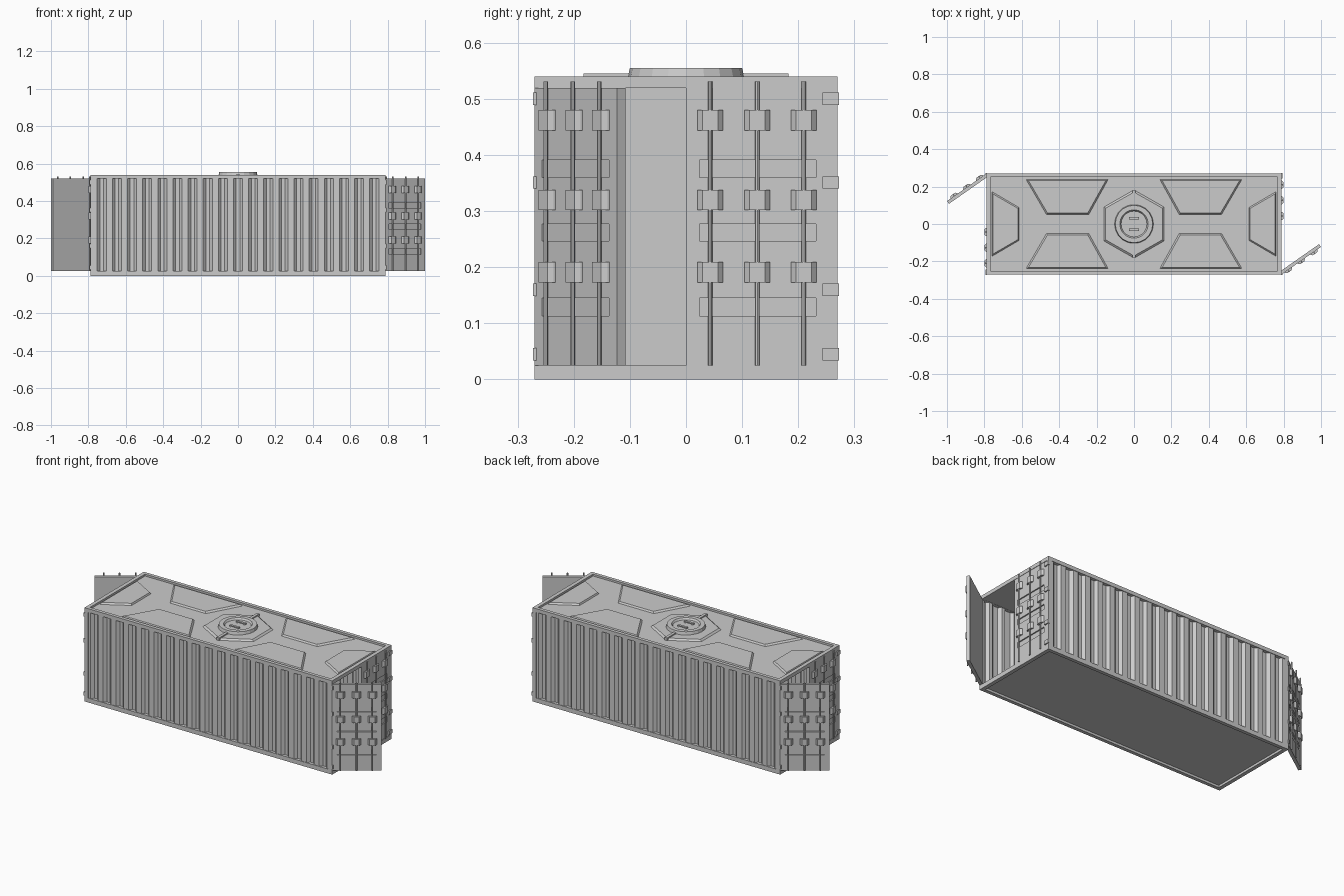
import bpy, bmesh, math
from mathutils import Vector, Matrix

if "Cube" in bpy.data.objects:
    bpy.data.objects.remove(bpy.data.objects["Cube"])

grey = bpy.data.materials.new("light_grey")
grey.diffuse_color = (0.6, 0.6, 0.6, 1)
grey.use_nodes = True
grey.node_tree.nodes["Principled BSDF"].inputs["Base Color"].default_value = grey.diffuse_color


def finish(name, bm, mat=Matrix()):
    bmesh.ops.recalc_face_normals(bm, faces=bm.faces)
    me = bpy.data.meshes.new(name)
    bm.to_mesh(me)
    bm.free()
    me.materials.append(grey)
    return place(name, me, mat)


def place(name, me, mat):
    ob = bpy.data.objects.new(name, me)
    bpy.context.collection.objects.link(ob)
    ob.matrix_world = mat
    return ob


def box(bm, x0, x1, y0, y1, z0, z1):
    m = Matrix.Translation(((x0 + x1) / 2, (y0 + y1) / 2, (z0 + z1) / 2)) \
        @ Matrix.Diagonal((x1 - x0, y1 - y0, z1 - z0, 1))
    bmesh.ops.create_cube(bm, size=1, matrix=m)


def loft(bm, low, high):
    """Closed solid between two matching outlines."""
    a = [bm.verts.new(p) for p in low]
    b = [bm.verts.new(p) for p in high]
    bm.faces.new(a)
    bm.faces.new(b)
    for i in range(len(a)):
        j = (i + 1) % len(a)
        bm.faces.new((a[i], a[j], b[j], b[i]))


L, W, H = 0.789, 0.27, 0.54

# frame: corner posts, long rails and end rails
bm = bmesh.new()
for s in (-1, 1):
    for t in (-1, 1):
        xs = sorted((s * L, s * (L - 0.022)))
        ys = sorted((t * W, t * (W - 0.013)))
        box(bm, *xs, *ys, 0, H)
    for z0, z1 in ((0, 0.025), (0.519, H)):
        box(bm, -L, L, *sorted((s * W, s * (W - 0.02))), z0, z1)
        box(bm, *sorted((s * L, s * (L - 0.022))), -W, W, z0, z1)
finish("frame", bm)

# recessed floor
bm = bmesh.new()
box(bm, -L + 0.02, L - 0.02, -W + 0.015, W - 0.015, 0.013, 0.024)
finish("floor", bm)

# corrugated side walls
N, X = 19, L - 0.02
pitch = 2 * X / N
for name, s in (("front_wall", -1), ("back_wall", 1)):
    bm = bmesh.new()
    pts = []
    for i in range(N):
        x = -X + i * pitch
        for f, y in ((0, 0.267), (0.2, 0.267), (0.38, 0.252), (0.62, 0.252), (0.8, 0.267)):
            pts.append((x + f * pitch, s * y))
    pts.append((X, s * 0.267))
    cols = [(bm.verts.new((x, y, 0.02)), bm.verts.new((x, y, 0.525))) for x, y in pts]
    for a, b in zip(cols, cols[1:]):
        bm.faces.new((a[0], b[0], b[1], a[1]) if s < 0 else (b[0], a[0], a[1], b[1]))
    me = bpy.data.meshes.new(name)
    bm.to_mesh(me)
    bm.free()
    me.materials.append(grey)
    place(name, me, Matrix())

# roof sheet
ROOF, TOP = 0.529, 0.538
bm = bmesh.new()
box(bm, -L + 0.02, L - 0.02, -W + 0.015, W - 0.015, 0.52, ROOF)
finish("roof", bm)

# raised roof panels with sloped edges
trap = [(-0.58, 0.24), (-0.47, 0.05), (-0.24, 0.05), (-0.135, 0.24)]
end = [(-0.76, 0.175), (-0.615, 0.09), (-0.615, -0.09), (-0.76, -0.175)]
hexa = [(0, 0.185), (-0.163, 0.092), (-0.163, -0.092), (0, -0.185), (0.163, -0.092), (0.163, 0.092)]
bm = bmesh.new()


def panel(pts):
    c = sum((Vector(p) for p in pts), Vector((0, 0))) / len(pts)
    low = [(x, y, ROOF - 0.002) for x, y in pts]
    high = [(c.x + (x - c.x) * 0.93, c.y + (y - c.y) * 0.92, TOP) for x, y in pts]
    loft(bm, low, high)


panel(hexa)
for sx in (-1, 1):
    panel([(sx * x, y) for x, y in end])
    for sy in (-1, 1):
        panel([(sx * x, sy * y) for x, y in trap])
finish("roof_panels", bm)

# round hatch with dished lid
bm = bmesh.new()
prof = [(0.106, 0.53), (0.1, 0.555), (0.076, 0.555), (0.069, 0.545), (0, 0.545)]
vs = [bm.verts.new((r, 0, z)) for r, z in prof]
es = [bm.edges.new(p) for p in zip(vs, vs[1:])]
bmesh.ops.spin(bm, geom=vs + es, cent=(0, 0, 0), axis=(0, 0, 1), angle=2 * math.pi, steps=20)
bmesh.ops.remove_doubles(bm, verts=bm.verts, dist=0.0005)
finish("hatch", bm)

# hatch handles and the two hatch ribs
bm = bmesh.new()
for s in (-1, 1):
    y = s * 0.03
    box(bm, -0.028, 0.028, y - 0.007, y + 0.007, 0.549, 0.554)
    for x in (-0.024, 0.024):
        box(bm, x - 0.004, x + 0.004, y - 0.007, y + 0.007, 0.544, 0.55)
    box(bm, -0.008, 0.008, *sorted((s * 0.095, s * 0.183)), ROOF, 0.545)
finish("hatch_handles", bm)

# door leaf: outer face at x = 0, hinge edge at y = 0, three sunken slots
DW, Z0, Z1, T = 0.257, 0.025, 0.519, 0.018
slots = [(0.113, 0.145), (0.247, 0.277), (0.36, 0.391)]
bm = bmesh.new()
box(bm, -T, -0.007, 0, DW, Z0, Z1)
box(bm, -0.007, 0, 0, 0.024, Z0, Z1)
box(bm, -0.007, 0, 0.232, DW, Z0, Z1)
zs = [Z0] + [z for s in slots for z in s] + [Z1]
for z0, z1 in zip(zs[::2], zs[1::2]):
    box(bm, -0.007, 0, 0.024, 0.232, z0, z1)
turn = math.radians(-55)
poses = {}
for end_name, r in (("right", 0), ("left", math.pi)):
    R = Matrix.Rotation(r, 4, 'Z')
    poses[end_name + "_closed"] = R @ Matrix.Translation((L - 0.002, 0, 0))
    poses[end_name + "_open"] = R @ Matrix.Translation((L, -W, 0)) @ Matrix.Rotation(turn, 4, 'Z')


def on_doors(part, bm):
    me = None
    for pose, mat in poses.items():
        if me is None:
            me = finish(pose + part, bm, mat).data
        else:
            place(pose + part, me, mat)


on_doors("_door", bm)

# lock rods and their brackets
rods, brackets = bmesh.new(), bmesh.new()
for v in (0.043, 0.127, 0.21):
    m = Matrix.Translation((0.006, v, 0.278))
    bmesh.ops.create_cone(rods, cap_ends=True, segments=8, radius1=0.004, radius2=0.004,
                          depth=0.506, matrix=m)
    for z in (0.191, 0.32, 0.462):
        out = [(-0.001, v - 0.023), (0.004, v - 0.022), (0.012, v - 0.014),
               (0.012, v + 0.014), (0.004, v + 0.022), (-0.001, v + 0.023)]
        loft(brackets, [(x, y, z - 0.018) for x, y in out], [(x, y, z + 0.018) for x, y in out])
on_doors("_lock_rods", rods)
on_doors("_rod_brackets", brackets)

# hinges on the corner posts
bm = bmesh.new()
for s in (-1, 1):
    for t in (-1, 1):
        for z in (0.045, 0.16, 0.351, 0.5):
            inner = 0.243 if s == t else 0.258
            box(bm, *sorted((s * (L - 0.004), s * (L + 0.005))),
                *sorted((t * inner, t * 0.273)), z - 0.011, z + 0.011)
finish("door_hinges", bm)
